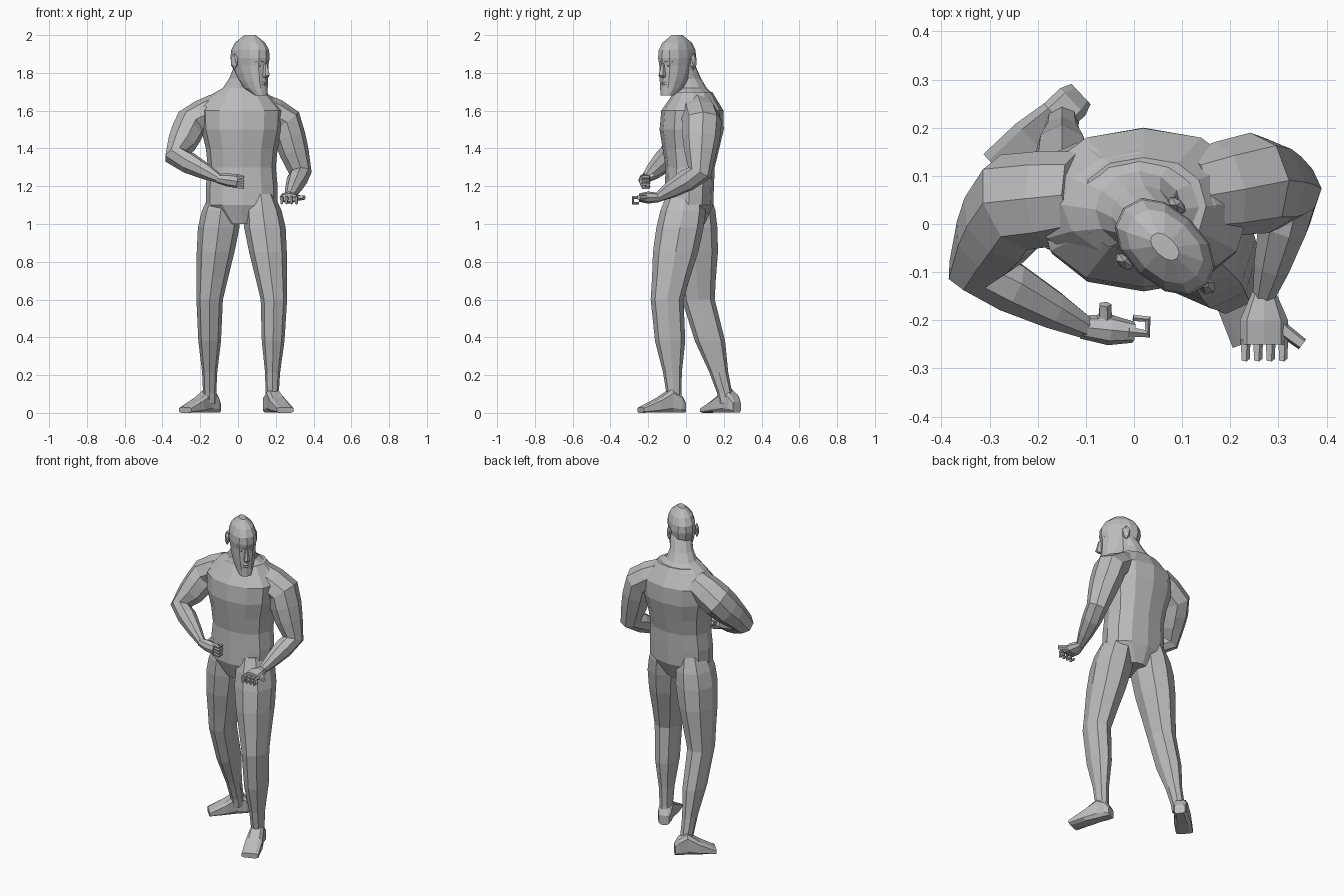
import bpy
import bmesh
from math import sin, cos, pi, radians, copysign
from mathutils import Vector, Matrix

default_cube = bpy.data.objects.get("Cube")
if default_cube:
    bpy.data.objects.remove(default_cube, do_unlink=True)

clay = bpy.data.materials.new("clay_grey")
clay.use_nodes = True
grey = (0.5, 0.5, 0.5, 1)
clay.diffuse_color = grey
clay.node_tree.nodes["Principled BSDF"].inputs["Base Color"].default_value = grey

X, Y, Z = Vector((1, 0, 0)), Vector((0, 1, 0)), Vector((0, 0, 1))


def finish(name, bm, place):
    """Turn a bmesh into a named flat-shaded object."""
    bm.transform(place)
    bmesh.ops.recalc_face_normals(bm, faces=bm.faces)
    mesh = bpy.data.meshes.new(name)
    bm.to_mesh(mesh)
    bm.free()
    mesh.materials.append(clay)
    bpy.context.scene.collection.objects.link(bpy.data.objects.new(name, mesh))


def loft(name, rings, sides=8, axis=None, side=X, power=1, turn=0, place=Matrix()):
    """Skin rings of (centre, half width, half depth); without an axis they follow the path."""
    bm = bmesh.new()
    centres = [Vector(ring[0]) for ring in rings]
    last = len(rings) - 1
    loops = []
    for i, (_, width, depth) in enumerate(rings):
        normal = axis or (centres[min(i + 1, last)] - centres[max(i - 1, 0)]).normalized()
        side = (side - normal * side.dot(normal)).normalized()
        other = normal.cross(side)
        loop = []
        for k in range(sides):
            angle = 2 * pi * k / sides + turn
            u, v = (copysign(abs(c) ** power, c) for c in (cos(angle), sin(angle)))
            loop.append(bm.verts.new(centres[i] + side * u * width + other * v * depth))
        loops.append(loop)
    for low, high in zip(loops, loops[1:]):
        for k in range(sides):
            n = (k + 1) % sides
            bm.faces.new((low[k], low[n], high[n], high[k]))
    bm.faces.new(loops[0])
    bm.faces.new(loops[-1])
    finish(name, bm, place)


def blob(name, centre, size, place):
    """Faceted ellipsoid."""
    bm = bmesh.new()
    bmesh.ops.create_icosphere(bm, subdivisions=1, radius=1)
    bm.transform(Matrix.LocRotScale(Vector(centre), None, Vector(size)))
    finish(name, bm, place)


def limb(name, joints, profile, **options):
    """Loft a shared muscle profile along a chain of joints; whole steps land on joints."""
    joints = [Vector(joint) for joint in joints]
    rings = []
    for step, width, depth in profile:
        bone = min(int(step), len(joints) - 2)
        rings.append((joints[bone].lerp(joints[bone + 1], step - bone), width, depth))
    loft(name, rings, **options)


def foot(name, heel, toe):
    """Flat-soled wedge from heel to toe."""
    heel, toe = Vector(heel), Vector(toe)
    forward = (toe - heel).normalized()
    rings = []
    for step, width, height in ((0, .03, .06), (.1, .04, .1), (.3, .04, .13),
                                (.6, .05, .08), (1, .05, .03)):
        rings.append((heel.lerp(toe, step) + Z * height / 2, width, height / 2))
    loft(name, rings, axis=forward, side=forward.cross(Z), power=.5, turn=pi / 8)


def tube(name, points, radius, side):
    """Thin tapering finger through its joints."""
    rings = []
    for i, point in enumerate(points):
        size = radius * (1 - i / 8)
        rings.append((point, size, size))
    loft(name, rings, sides=5, side=side)


def hand(name, wrist, forward, across, palm, spread, thumb):
    """Palm, four curled fingers and a thumb, set out from the wrist."""
    wrist, forward = Vector(wrist), Vector(forward).normalized()
    rings = [(wrist - forward * .01, .024, .024),
             (wrist + forward * .05, .05 * spread, .032),
             (wrist + forward * .1, .05 * spread, .022)]
    loft(name + "_palm", rings, axis=forward, side=across)
    for i in range(4):
        base = wrist + forward * .09 + across * spread * (i - 1.5) * .026
        knuckle = base + forward * .04
        tip = knuckle + palm * .03
        tube(f"{name}_finger_{i}", (base, knuckle, tip, tip - forward * .03), .011, across)
    start = wrist + forward * .02
    reach = Vector(thumb)
    middle = start + reach / 2 + forward * .01
    tube(name + "_thumb", (start, middle, start + reach), .018, palm)


# Torso, rings evenly spaced upward from the crotch
widths = (.08, .19, .19, .18, .19, .215, .22, .13)
depths = (.09, .13, .13, .13, .15, .17, .165, .1)
torso = []
for i, (width, depth) in enumerate(zip(widths, depths)):
    torso.append(((.02, .01 + .004 * i, 1 + i / 10), width, depth))
loft("torso", torso, sides=12, axis=Z, power=.88)

# Neck, flaring into the sloping shoulder muscles
loft("neck", [((.01, .04, 1.62), .22, .14),
              ((.01, .04, 1.68), .16, .11),
              ((.01, .03, 1.72), .09, .08),
              ((.02, .015, 1.77), .067, .065),
              ((.05, -.02, 1.86), .06, .06)], sides=12, axis=Z)

# Legs share one profile, the left one steps forward
leg_profile = ((0, .07, .1), (.16, .1, .12), (.32, .11, .125), (.55, .1, .12), (.8, .083, .1),
               (1, .07, .087), (1.4, .06, .08), (1.7, .04, .05), (1.9, .035, .04),
               (2, .036, .045))
leg_joints = {
    "left": ((.12, 0, 1.16), (.19, -.1, .6), (.18, -.06, .05)),
    "right": ((-.08, .03, 1.16), (-.15, .065, .6), (-.15, .22, .05)),
}
for name, joints in leg_joints.items():
    limb(name + "_leg", joints, leg_profile, axis=Z, power=.9)
foot("left_foot", (.16, -.01, 0), (.25, -.24, 0))
foot("right_foot", (-.11, .27, 0), (-.28, .11, 0))

# Arms share one profile through collar, shoulder, elbow and wrist
arm_profile = ((0, .09, .075), (.5, .1, .088), (1, .105, .09), (1.3, .1, .085),
               (1.6, .085, .078), (2, .065, .06), (2.3, .06, .055), (2.7, .045, .04),
               (3, .025, .024))
left_wrist, right_wrist = (.27, -.15, 1.14), (-.1, -.215, 1.24)
arm_joints = {
    "left": ((.12, .06, 1.62), (.25, .085, 1.54), (.33, .07, 1.27), left_wrist),
    "right": ((-.11, .06, 1.62), (-.25, .045, 1.53), (-.33, -.09, 1.36), right_wrist),
}
for name, joints in arm_joints.items():
    limb(name + "_arm", joints, arm_profile, side=Y)

# Hands: left palm down with the thumb out, right closed across the belly
hand("left_hand", left_wrist, -Y, X, -Z, 1, (.08, -.08, 0))
hand("right_hand", right_wrist, (1, -.1, -.15), Z, Y, .7, (.02, .05, .02))

# Head, turned to the left; the face keeps one front plane while the skull widens
head = Matrix.Translation((.064, -.047, 0)) @ Matrix.Rotation(radians(47), 4, "Z")
widths = (.035, .052, .062, .068, .072, .077, .074, .06, .02)
depths = (.03, .068, .085, .1, .11, .118, .114, .09, .035)
skull = []
for i, (width, depth) in enumerate(zip(widths, depths)):
    y = min(0, depth - .11) if i < 5 else 0
    skull.append(((0, y, 1.68 + .04 * i), width, depth))
loft("skull", skull, sides=12, axis=Z, power=.9, place=head)

# Nose
loft("nose", [((0, -.11, 1.775), .014, .016),
              ((0, -.115, 1.785), .018, .025),
              ((0, -.11, 1.85), .008, .012)], sides=6, axis=Z, turn=pi / 6, place=head)

# Brow and lips, bent bars across the face
for name, reach, z, size in (("brow", .05, 1.86, .01),
                             ("upper_lip", .026, 1.751, .008),
                             ("lower_lip", .026, 1.738, .008)):
    rings = []
    for across in (-1, -.5, 0, .5, 1):
        y = -.108 + reach * across ** 2 / 2
        rings.append(((reach * across, y, z), size * .6, size * (1 - abs(across) / 2)))
    loft(name, rings, sides=6, axis=X, side=Y, place=head)

# Eyes and ears, mirrored
for name, s in (("left", 1), ("right", -1)):
    blob(name + "_eye", (s * .028, -.094, 1.838), (.012, .01, .006), head)
    blob(name + "_ear", (s * .08, .04, 1.86), (.014, .025, .045), head)
